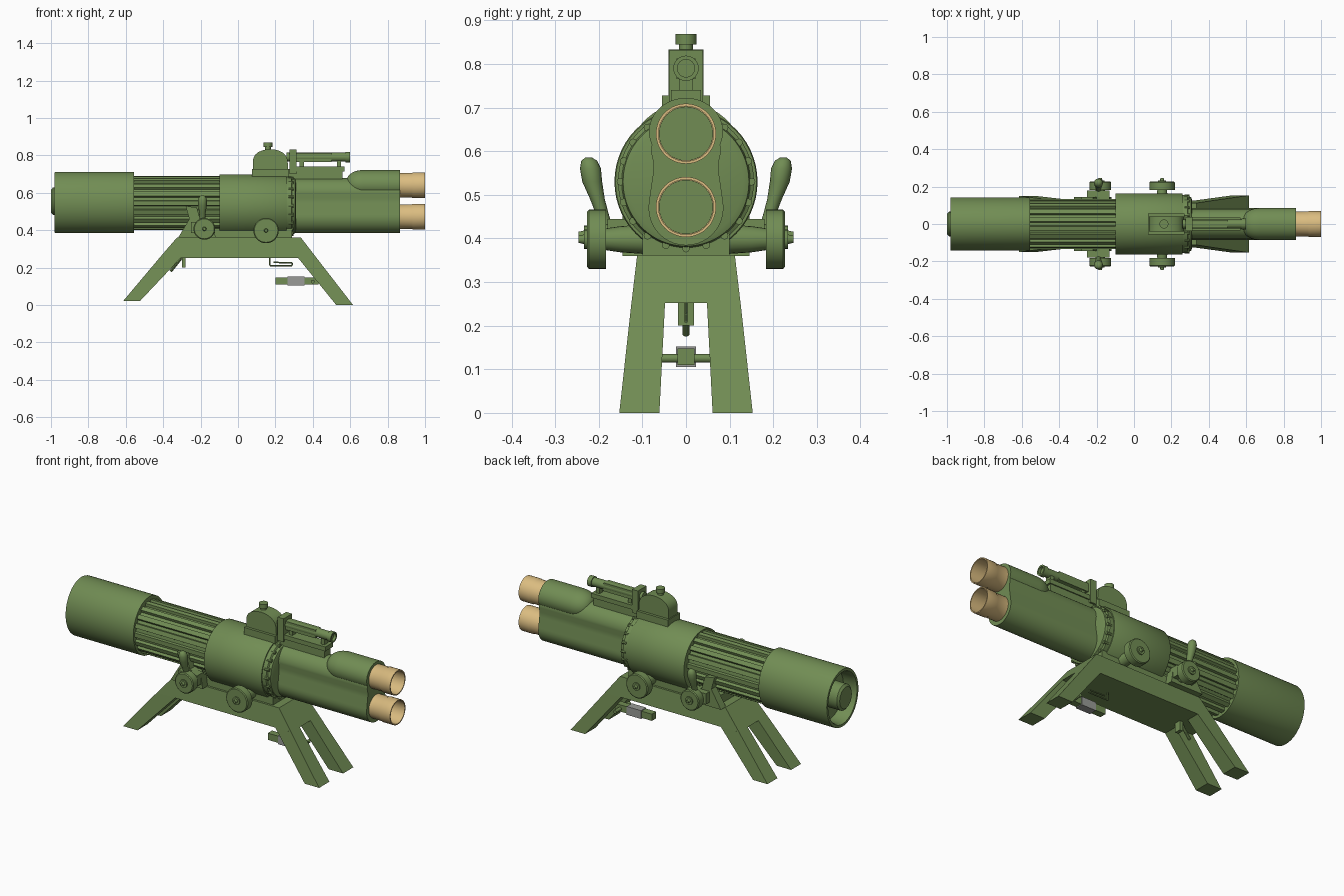
import bpy, bmesh, math
from mathutils import Vector

if "Cube" in bpy.data.objects:
    bpy.data.objects.remove(bpy.data.objects["Cube"])


def material(name, rgb):
    m = bpy.data.materials.new(name)
    m.diffuse_color = (*rgb, 1)
    m.use_nodes = True
    m.node_tree.nodes["Principled BSDF"].inputs["Base Color"].default_value = m.diffuse_color
    return m


GREEN = material("olive_green", (0.165, 0.265, 0.088))
TAN = material("sand_tan", (0.70, 0.50, 0.215))
GREY = material("light_grey", (0.32, 0.33, 0.31))


def make(name, verts, faces, mat=GREEN, angle=35):
    me = bpy.data.meshes.new(name)
    me.from_pydata(verts, [], faces)
    bm = bmesh.new()
    bm.from_mesh(me)
    bmesh.ops.recalc_face_normals(bm, faces=bm.faces)
    bm.to_mesh(me)
    bm.free()
    me.materials.append(mat)
    ob = bpy.data.objects.new(name, me)
    bpy.context.collection.objects.link(ob)
    if angle:
        bpy.ops.object.select_all(action='DESELECT')
        ob.select_set(True)
        bpy.context.view_layer.objects.active = ob
        bpy.ops.object.shade_smooth_by_angle(angle=math.radians(angle))
    return ob


def loft(name, rings, mat=GREEN, angle=35):
    """Skin a list of equal-length rings and cap both ends."""
    n = len(rings[0])
    verts = [p for r in rings for p in r]
    faces = [(i * n + j, i * n + (j + 1) % n, (i + 1) * n + (j + 1) % n, (i + 1) * n + j)
             for i in range(len(rings) - 1) for j in range(n)]
    faces += [tuple(range(n)), tuple(range(len(verts) - n, len(verts)))]
    return make(name, verts, faces, mat, angle)


def lathe_x(name, profile, cz, sy=1, sz=1, n=48, mat=GREEN):
    """Turned (optionally elliptical) part along x; profile = (x, radius)."""
    return loft(name, [[(x, r * sy * math.cos(2 * math.pi * j / n),
                         cz + r * sz * math.sin(2 * math.pi * j / n)) for j in range(n)]
                       for x, r in profile], mat)


def rod(name, a, b, stations, n=20, mat=GREEN):
    """Round part from a to b; stations = (fraction, radius)."""
    a, b = Vector(a), Vector(b)
    q = (b - a).to_track_quat('Z', 'Y')
    return loft(name, [[a.lerp(b, t) + q @ Vector((r * math.cos(2 * math.pi * j / n),
                                                   r * math.sin(2 * math.pi * j / n), 0))
                        for j in range(n)] for t, r in stations], mat)


def frustum(name, z0, lo, z1, hi, mat=GREEN):
    """Block between two rectangles (x0, x1, y0, y1)."""
    def ring(z, q):
        return [(q[0], q[2], z), (q[1], q[2], z), (q[1], q[3], z), (q[0], q[3], z)]
    return loft(name, [ring(z0, lo), ring(z1, hi)], mat, 0)


def box(name, x0, x1, y0, y1, z0, z1, mat=GREEN):
    return frustum(name, z0, (x0, x1, y0, y1), z1, (x0, x1, y0, y1), mat)


def prism_y(name, pts, y0, y1, angle=35):
    return loft(name, [[(x, y, z) for x, z in pts] for y in (y0, y1)], GREEN, angle)


# Rear housing: open tube with a recessed hub
lathe_x("rear_housing", [(-0.90, 0.86), (-0.965, 0.86), (-0.98, 0.90), (-0.98, 0.99), (-0.975, 1),
                         (-0.555, 1), (-0.555, 0.8)], 0.548, 0.143, 0.163, 56)
lathe_x("rear_hub", [(-1.0, 0.06), (-0.99, 0.073), (-0.89, 0.073)], 0.555, 0.9, 1)

# Ribbed section between the housing and the drum
ribs = 18
ring = []
for i in range(ribs):
    for off, r in ((-0.32, 0.89), (-0.24, 1), (0.24, 1), (0.32, 0.89)):
        a = 2 * math.pi * (i + off) / ribs
        ring.append((r * 0.134 * math.cos(a), 0.545 + r * 0.146 * math.sin(a)))
loft("ribbed_section", [[(x, y, z) for y, z in ring] for x in (-0.57, -0.09)], GREEN, 25)

# Central drum and front collar
lathe_x("central_drum", [(-0.10, 0.85), (-0.10, 0.985), (-0.095, 1), (0.255, 1), (0.26, 0.985),
                         (0.26, 0.9)], 0.53, 0.164, 0.168, 56)
lathe_x("front_collar", [(0.25, 0.95), (0.285, 0.95), (0.29, 0.90), (0.305, 0.88), (0.31, 0.80)],
        0.53, 0.164, 0.168, 56)
for i in range(20):
    a = 2 * math.pi * i / 20
    y, z = 0.150 * math.cos(a), 0.53 + 0.153 * math.sin(a)
    rod("collar_bolt", (0.27, y, z), (0.298, y, z), [(0, 0.009), (1, 0.009)], 8)

# Twin barrel body with a slight waist
half = [(0.086 * math.sin(t), 0.47 - 0.086 * math.cos(t))
        for t in [math.pi * k / 20 for k in range(12)]]
half += [(0.076, 0.545), (0.074, 0.57)]
half += [(0.08 * math.cos(t), 0.598 + 0.08 * math.sin(t))
         for t in [math.pi * k / 20 for k in range(11)]]
section = half + [(-y, z) for y, z in half[-2:0:-1]]
loft("barrel_body", [[(x, y, z) for y, z in section] for x in (0.29, 0.865)])

# Upper tube with a rounded rear end
lathe_x("upper_tube", [(0.582 + 0.09 * (1 - math.cos(t)), 0.3 + 0.7 * math.sin(t))
                       for t in [math.pi / 2 * k / 8 for k in range(9)]] + [(0.865, 1)],
        0.645, 0.085, 0.077)

# Tan muzzles with green floors
for label, z in (("upper", 0.64), ("lower", 0.472)):
    lathe_x(label + "_muzzle", [(0.868, 0.063), (1.0, 0.063), (1.0, 0.069), (0.935, 0.069),
                                (0.93, 0.066), (0.86, 0.066)], z, mat=TAN)
    lathe_x(label + "_muzzle_floor", [(0.868, 0.062), (0.875, 0.062)], z)

# Stand: tapered deck and four splayed legs
frustum("stand_deck", 0.252, (-0.42, 0.42, -0.125, 0.125), 0.362, (-0.325, 0.335, -0.112, 0.112))
box("deck_saddle", -0.28, 0.29, -0.10, 0.10, 0.355, 0.41)
for s in (-1, 1):
    frustum("front_leg", 0.0, (0.525, 0.615, s * 0.061, s * 0.153),
            0.253, (0.32, 0.419, s * 0.048, s * 0.125))
    frustum("rear_leg", 0.02, (-0.615, -0.525, s * 0.061, s * 0.150),
            0.253, (-0.419, -0.305, s * 0.048, s * 0.125))

    # Side wheels with hubs and axle supports
    for x, z, r in ((0.15, 0.398, 0.068), (-0.18, 0.407, 0.058)):
        rod("side_wheel", (x, s * 0.183, z), (x, s * 0.227, z),
            [(0, r), (0.9, r), (1, r - 0.005)], 36)
        rod("wheel_hub", (x, s * 0.22, z), (x, s * 0.247, z),
            [(0, 0.022), (0.5, 0.022), (0.5, 0.011), (1, 0.008)])
        rod("wheel_axle", (x, s * 0.09, z), (x, s * 0.19, z), [(0, 0.034), (0.6, 0.03), (1, 0.024)])

    # Rear bracket, clamp and hand lever
    prism_y("rear_bracket", [(-0.32, 0.36), (-0.12, 0.36), (-0.13, 0.43), (-0.20, 0.45),
                             (-0.22, 0.52), (-0.28, 0.53), (-0.26, 0.46)], s * 0.10, s * 0.145, 0)
    box("bracket_clamp", -0.25, -0.13, s * 0.12, s * 0.18, 0.385, 0.445)
    lever = loft("hand_lever", [[(-0.19 + w * 0.024 * math.cos(2 * math.pi * j / 16),
                                  s * (y + w * 0.024 * math.sin(2 * math.pi * j / 16)), z)
                                 for j in range(16)]
                                for z, y, w in ((0.40, 0.175, 0.7), (0.45, 0.19, 0.6),
                                                (0.49, 0.203, 0.7), (0.53, 0.215, 0.95),
                                                (0.56, 0.219, 1), (0.578, 0.222, 0.75),
                                                (0.585, 0.223, 0.35))], GREEN, 50)

# Sight: flange, domed case, knob
box("sight_flange", 0.075, 0.27, -0.055, 0.055, 0.685, 0.727)
dome = [(0.08, 0.70), (0.27, 0.70), (0.265, 0.775)]
dome += [(0.172 + 0.09 * math.cos(t), 0.778 + 0.055 * math.sin(t))
         for t in [math.pi * k / 12 for k in range(1, 12)]] + [(0.08, 0.775)]
prism_y("sight_case", dome, -0.04, 0.04)
rod("sight_knob", (0.16, 0, 0.82), (0.16, 0, 0.868),
    [(0, 0.016), (0.5, 0.016), (0.5, 0.024), (1, 0.024)])

# Sight rail and scope
box("sight_rail", 0.26, 0.56, -0.028, 0.028, 0.66, 0.727)
box("rail_cover", 0.28, 0.57, -0.034, 0.034, 0.715, 0.74)
box("scope_mount", 0.275, 0.312, -0.038, 0.038, 0.70, 0.832)
box("scope_body", 0.30, 0.50, -0.022, 0.022, 0.765, 0.812)
lathe_x("scope_tube", [(0.26, 0.024), (0.575, 0.024), (0.575, 0.029), (0.60, 0.029), (0.60, 0.02),
                       (0.585, 0.02)], 0.79, n=24)
for x in (0.33, 0.53):
    box("scope_post", x, x + 0.022, -0.016, 0.016, 0.73, 0.78)

# Under-stand fittings: bar with grey clamp, wire loop, rear peg and strut
box("lower_bar", 0.20, 0.43, -0.019, 0.019, 0.110, 0.148)
rod("cross_bar", (0.40, -0.065, 0.125), (0.40, 0.065, 0.125), [(0, 0.010), (1, 0.010)], 12)
box("bar_clamp", 0.265, 0.355, -0.023, 0.023, 0.105, 0.152, GREY)
loop = [(0.17, 0, 0.255), (0.17, 0, 0.21), (0.29, 0, 0.21), (0.29, 0, 0.225), (0.19, 0, 0.228)]
for p, q in zip(loop, loop[1:]):
    rod("wire_loop", p, q, [(0, 0.004), (1, 0.004)], 8)
box("rear_peg", -0.30, -0.28, -0.018, 0.018, 0.20, 0.255)
rod("rear_strut", (-0.36, 0, 0.18), (-0.30, 0, 0.255), [(0, 0.008), (1, 0.008)], 10)
